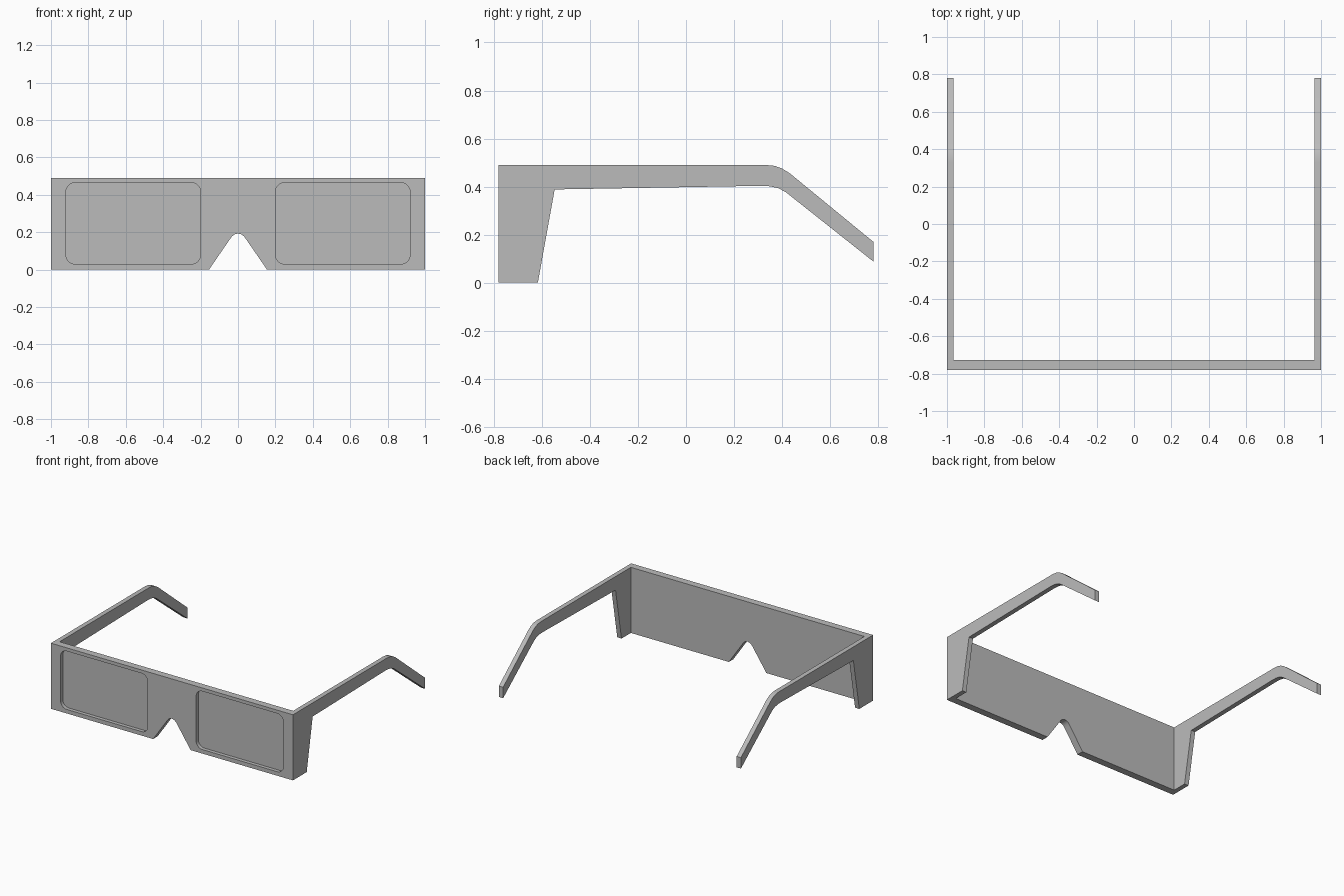
import bpy, bmesh, math
from mathutils import Vector

cube = bpy.data.objects.get("Cube")
if cube:
    bpy.data.objects.remove(cube, do_unlink=True)

HEIGHT = 0.49
FRONT, FRAME_BACK, TIP = -0.78, -0.727, 0.78
TEMPLE_THICK = 0.035
RECESS = 0.027

# One plain grey for the whole piece
grey = bpy.data.materials.new("plain grey")
grey.use_nodes = True
colour = (0.5, 0.5, 0.5, 1)
grey.diffuse_color = colour
grey.node_tree.nodes["Principled BSDF"].inputs["Base Color"].default_value = colour


def prism(name, points, offset):
    """Extrude a closed outline of 3D points along offset."""
    bm = bmesh.new()
    face = bm.faces.new([bm.verts.new(p) for p in points])
    ext = bmesh.ops.extrude_face_region(bm, geom=[face])
    moved = [g for g in ext["geom"] if isinstance(g, bmesh.types.BMVert)]
    bmesh.ops.translate(bm, verts=moved, vec=Vector(offset))
    bmesh.ops.recalc_face_normals(bm, faces=bm.faces)
    mesh = bpy.data.meshes.new(name)
    bm.to_mesh(mesh)
    bm.free()
    obj = bpy.data.objects.new(name, mesh)
    bpy.context.collection.objects.link(obj)
    mesh.materials.append(grey)
    return obj


def activate(obj):
    bpy.ops.object.select_all(action="DESELECT")
    obj.select_set(True)
    bpy.context.view_layer.objects.active = obj


def rounded_rect(x0, x1, z0, z1, r, steps=8):
    """Outline of a rounded rectangle as (x, z) pairs."""
    corners = [(x1 - r, z1 - r), (x0 + r, z1 - r), (x0 + r, z0 + r), (x1 - r, z0 + r)]
    out = []
    for k, (cx, cz) in enumerate(corners):
        for i in range(steps + 1):
            a = math.pi / 2 * (k + i / steps)
            out.append((cx + r * math.cos(a), cz + r * math.sin(a)))
    return out


# Front panel with a rounded nose notch
half_notch = [(0.155, 0), (0.043, 0.163), (0.032, 0.178), (0.017, 0.189)]
notch = [(-x, z) for x, z in half_notch] + [(0, 0.193)] + half_notch[::-1]
outline = [(-1, 0)] + notch + [(1, 0), (1, HEIGHT), (-1, HEIGHT)]
panel = prism("front_panel", [(x, FRONT, z) for x, z in outline],
              (0, FRAME_BACK - FRONT, 0))

# Lens recesses pressed into the front face
for side in (-1, 1):
    x0, x1 = sorted((side * 0.2, side * 0.92))
    cutter = prism("lens_cutter",
                   [(x, FRONT - 0.05, z) for x, z in rounded_rect(x0, x1, 0.03, 0.465, 0.05)],
                   (0, 0.05 + RECESS, 0))
    cutter.hide_render = True
    mod = panel.modifiers.new("lens_recess", "BOOLEAN")
    mod.operation = "DIFFERENCE"
    mod.solver = "EXACT"
    mod.object = cutter
    activate(panel)
    bpy.ops.object.modifier_apply(modifier=mod.name)
    bpy.data.objects.remove(cutter, do_unlink=True)

# Temples: deep hinge end, straight arm, bent ear hook
profile = [(FRAME_BACK, 0), (-0.617, 0), (-0.547, 0.388), (0.31, 0.403),
           (0.35, 0.401), (0.385, 0.393), (0.415, 0.377), (TIP, 0.088),
           (TIP, 0.17), (0.43, 0.457), (0.4, 0.475), (0.37, 0.486),
           (0.33, HEIGHT), (FRAME_BACK, HEIGHT)]
temples = []
for name, side in (("right_temple", -1), ("left_temple", 1)):
    temples.append(prism(name, [(side, y, z) for y, z in profile],
                         (-side * TEMPLE_THICK, 0, 0)))

for obj in [panel] + temples:
    activate(obj)
    bpy.ops.object.shade_smooth_by_angle(angle=math.radians(30))
